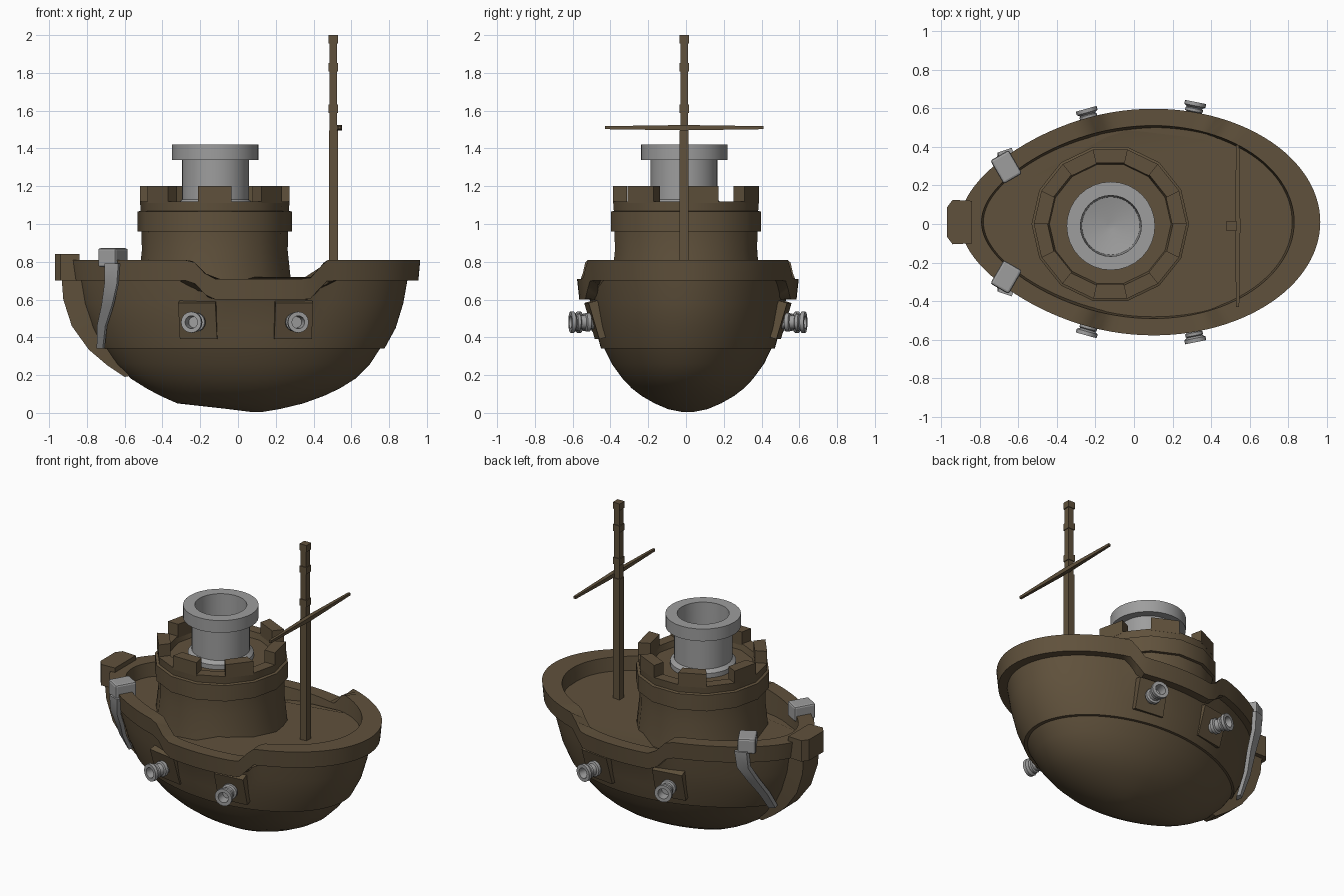
import bpy, bmesh, math
from mathutils import Vector, Matrix

if "Cube" in bpy.data.objects:
    bpy.data.objects.remove(bpy.data.objects["Cube"], do_unlink=True)

CY = 0.01      # hull centre line
PEAK = 0.1     # x of the widest section


def material(name, rgb):
    m = bpy.data.materials.new(name)
    m.use_nodes = True
    m.diffuse_color = (*rgb, 1)
    m.node_tree.nodes["Principled BSDF"].inputs["Base Color"].default_value = (*rgb, 1)
    return m


WOOD = material("dark wood", (0.117, 0.083, 0.045))
METAL = material("grey metal", (0.34, 0.34, 0.34))


def finish(name, bm, mat, smooth=0, bevel=0):
    bmesh.ops.remove_doubles(bm, verts=bm.verts, dist=1e-5)
    bmesh.ops.recalc_face_normals(bm, faces=bm.faces)
    mesh = bpy.data.meshes.new(name)
    bm.to_mesh(mesh)
    bm.free()
    mesh.materials.append(mat)
    ob = bpy.data.objects.new(name, mesh)
    bpy.context.collection.objects.link(ob)
    if bevel:
        mod = ob.modifiers.new("bevel", 'BEVEL')
        mod.width, mod.segments = bevel, 2
    if smooth:
        bpy.ops.object.select_all(action='DESELECT')
        ob.select_set(True)
        bpy.context.view_layer.objects.active = ob
        bpy.ops.object.shade_smooth_by_angle(angle=math.radians(smooth))
    return ob


def loft(name, rings, mat, smooth=0):
    """Skin a list of equal point rings and cap both ends."""
    bm = bmesh.new()
    vs = [[bm.verts.new(p) for p in r] for r in rings]
    n = len(vs[0])
    for a, b in zip(vs, vs[1:]):
        for i in range(n):
            j = (i + 1) % n
            bm.faces.new((a[i], a[j], b[j], b[i]))
    bm.faces.new(vs[0])
    bm.faces.new(vs[-1])
    return finish(name, bm, mat, smooth)


def lathe(name, profile, mat, sides, at, axis=(0, 0, 1), smooth=0):
    """Turn (radius, height) points about an axis."""
    m = Matrix.Translation(at) @ Vector(axis).to_track_quat('Z', 'Y').to_matrix().to_4x4()
    rings = []
    for r, h in profile:
        angles = [math.tau * i / sides for i in range(sides)]
        rings.append([m @ Vector((r * math.cos(a), r * math.sin(a), h)) for a in angles])
    return loft(name, rings, mat, smooth)


def box(name, size, at, mat, facing=(0, 0, 1), bevel=0):
    bm = bmesh.new()
    rot = Vector(facing).to_track_quat('Z', 'Y').to_matrix().to_4x4()
    bmesh.ops.create_cube(bm, size=1, matrix=Matrix.Translation(at) @ rot @ Matrix.Diagonal((*size, 1)))
    return finish(name, bm, mat, 0, bevel)


def dip(x):
    """Amount the rail drops amidships."""
    k = min((x + 0.26) / 0.13, (0.48 - x) / 0.11)
    k = max(0, min(1, k))
    return 0.1 * k * k * (3 - 2 * k)


def egg(z, left, right, width, follow=0, sides=112):
    """Egg-shaped plan outline, narrower toward the left end."""
    pts = []
    for i in range(sides):
        t = math.tau * i / sides
        u = math.cos(t)
        x = PEAK + u * ((right - PEAK) if u > 0 else (PEAK - left))
        y = width * math.sin(t) * (1 - 0.18 * u * u if u < 0 else 1)
        pts.append((x, CY + y, z - follow * dip(x)))
    return pts


# Hull: rounded lower shell and slightly overhanging upper planking
loft("lower_hull", [egg(*r) for r in (
    (0.005, 0.07, 0.13, 0.03), (0.02, -0.05, 0.22, 0.105), (0.05, -0.32, 0.345, 0.175),
    (0.09, -0.41, 0.455, 0.245), (0.13, -0.485, 0.54, 0.297), (0.18, -0.565, 0.62, 0.345),
    (0.26, -0.65, 0.7, 0.403), (0.345, -0.71, 0.755, 0.445))], WOOD, 35)
loft("upper_hull", [egg(*r) for r in (
    (0.34, -0.72, 0.775, 0.46), (0.45, -0.78, 0.835, 0.49), (0.58, -0.825, 0.875, 0.512),
    (0.72, -0.85, 0.90, 0.53, 1))], WOOD, 35)

# Rail with a dipped middle, and the deck inside it
loft("rail_and_deck", [egg(*r) for r in (
    (0.70, -0.83, 0.88, 0.51, 1), (0.70, -0.885, 0.955, 0.575, 1), (0.81, -0.90, 0.965, 0.587, 1),
    (0.81, -0.79, 0.83, 0.50, 1), (0.585, -0.765, 0.805, 0.48))], WOOD, 30)

# Bow stem and its head block
stem = ((-0.935, 0.73, 0.085), (-0.925, 0.6, 0.08), (-0.88, 0.46, 0.075),
        (-0.79, 0.335, 0.065), (-0.69, 0.25, 0.055), (-0.6, 0.19, 0.045))
loft("bow_stem", [[(x, CY - w, z), (x, CY + w, z), (x + 0.13, CY + w, z + 0.03),
                   (x + 0.13, CY - w, z + 0.03)] for x, z, w in stem], WOOD, 30)
head = ((-0.84, -0.11), (-0.94, -0.115), (-0.97, -0.075), (-0.97, 0.075), (-0.94, 0.115), (-0.84, 0.11))
loft("bow_head", [[(x, CY + y, z) for x, y in head] for z in (0.7, 0.84)], WOOD)

# Tower with its raised band and battlements
TOWER = (-0.123, 0, 0)
lathe("tower", ((0.415, 0.57), (0.403, 0.7), (0.386, 0.86), (0.388, 0.96), (0.408, 0.96), (0.408, 1.065),
                (0.392, 1.07), (0.396, 1.12), (0.325, 1.12), (0.315, 1.08), (0.02, 1.08)),
      WOOD, 14, TOWER, smooth=30)
for k in range(7):
    mid = math.tau * k / 7 - math.pi / 2
    half = math.tau / 28
    rings = []
    for a in (mid - half, mid + half):
        d = Vector((math.cos(a), math.sin(a), 0))
        rings.append([Vector(TOWER) + d * r + Vector((0, 0, z))
                      for r, z in ((0.32, 1.11), (0.396, 1.11), (0.396, 1.2), (0.32, 1.2))])
    loft("battlement", rings, WOOD)

# Funnel rising from the tower
lathe("funnel", ((0.2, 1.07), (0.2, 1.11), (0.177, 1.13), (0.177, 1.34), (0.229, 1.34), (0.229, 1.422),
                 (0.158, 1.422), (0.15, 1.16), (0.02, 1.13)), METAL, 32, (-0.12, -0.01, 0), smooth=35)

# Mast, collars and yard
MX, MY = 0.505, -0.01
box("mast", (0.04, 0.04, 1.42), (MX, MY, 1.28), WOOD)
box("mast_foot", (0.048, 0.048, 0.92), (MX, MY, 1.035), WOOD)
for z in (1.61, 1.83, 1.978):
    box("mast_collar", (0.05, 0.05, 0.044), (MX, MY, z), WOOD)
loft("yard", [[(0.537 + a * r, y, 1.51 + b * r) for a, b in ((-1, -1), (1, -1), (1, 1), (-1, 1))]
              for y, r in ((-0.43, 0.008), (MY, 0.014), (0.41, 0.008))], WOOD)

# Gun ports, guns and anchors on both sides
for s in (-1, 1):
    for x, reach, lean in ((-0.21, 0.452, -0.28), (0.292, 0.485, 0.2)):
        out = Vector((lean, s, 0)).normalized()
        box("gun_port", (0.2, 0.2, 0.05), (x, CY + s * reach, 0.493), WOOD, (lean * 0.6, s, -0.3))
        lathe("gun", ((0.036, -0.06), (0.036, 0.03), (0.05, 0.035), (0.05, 0.055), (0.038, 0.06),
                      (0.036, 0.085), (0.046, 0.09), (0.046, 0.105), (0.04, 0.11), (0.056, 0.12),
                      (0.056, 0.14), (0.034, 0.14), (0.03, 0.08)),
              METAL, 16, (x, CY + s * reach, 0.48), out, smooth=30)
    strap = ((-0.66, 0.35, 0.79, 0.036), (-0.665, 0.335, 0.68, 0.033), (-0.685, 0.262, 0.57, 0.028),
             (-0.715, 0.187, 0.46, 0.022), (-0.722, 0.105, 0.34, 0.016))
    loft("anchor_strap", [[(x - w, CY + s * (y - 0.03), z), (x + w, CY + s * (y + 0.01), z),
                           (x + w - 0.01, CY + s * (y + 0.035), z), (x - w - 0.01, CY + s * (y + 0.01), z)]
                          for x, y, z, w in strap], METAL, 40)
    block = box("anchor_block", (0.11, 0.14, 0.1), (0, 0, 0), METAL, bevel=0.012)
    block.location = (-0.662, CY + s * 0.285, 0.822)
    block.rotation_euler.z = s * math.radians(30)
